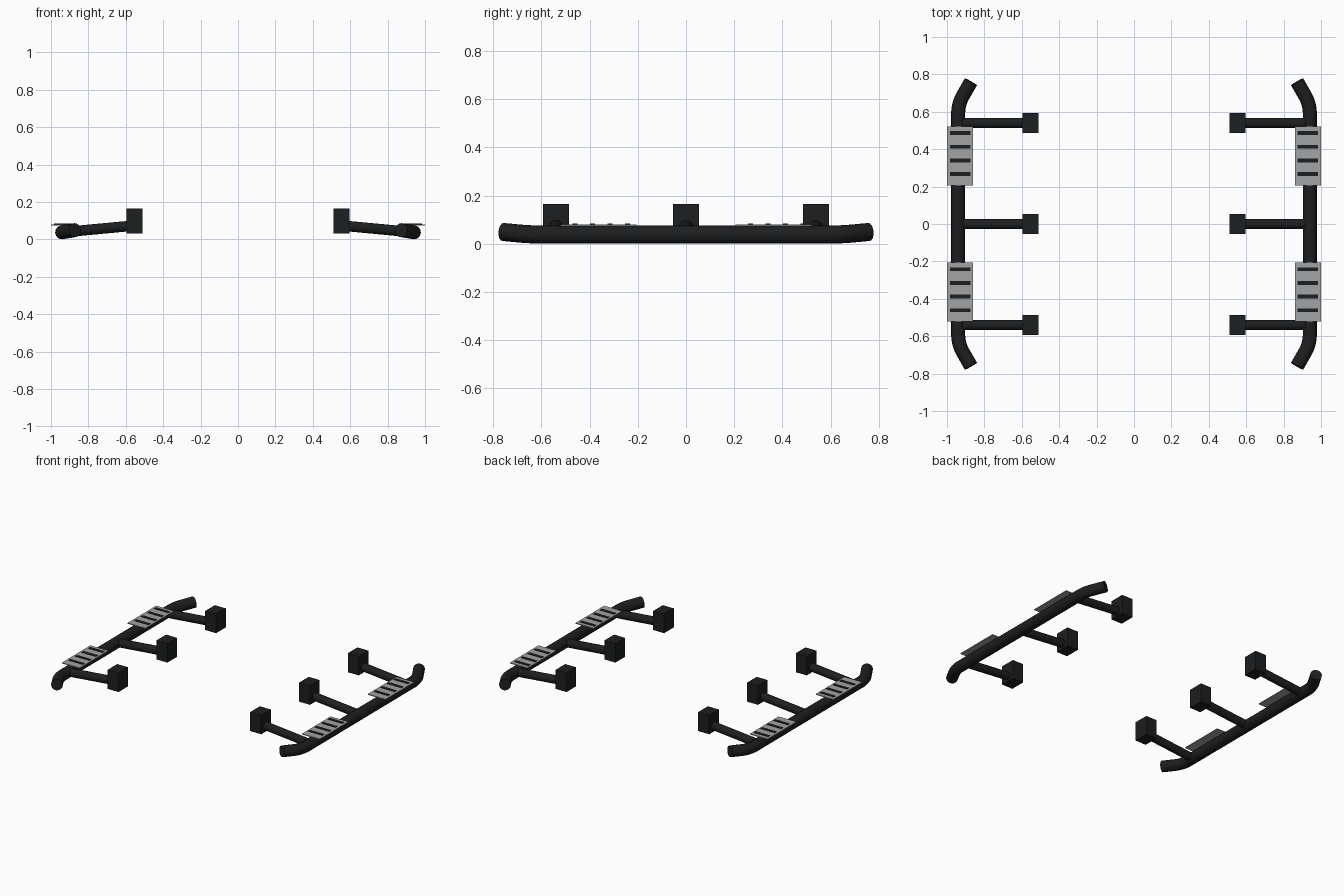
import bpy, math
from mathutils import Vector

if "Cube" in bpy.data.objects:
    bpy.data.objects.remove(bpy.data.objects["Cube"])


def material(name, c):
    m = bpy.data.materials.new(name)
    m.diffuse_color = (*c, 1)
    m.use_nodes = True
    m.node_tree.nodes["Principled BSDF"].inputs["Base Color"].default_value = m.diffuse_color
    return m


BLACK = material("black_coating", (0.012, 0.013, 0.014))
STEEL = material("brushed_steel", (0.36, 0.37, 0.38))


def smooth(obj):
    bpy.ops.object.select_all(action='DESELECT')
    obj.select_set(True)
    bpy.context.view_layer.objects.active = obj
    bpy.ops.object.shade_smooth_by_angle(angle=math.radians(35))


def tube(name, points, radius):
    curve = bpy.data.curves.new(name, 'CURVE')
    curve.dimensions = '3D'
    curve.bevel_depth = radius
    curve.bevel_resolution = 6
    curve.use_fill_caps = True
    spline = curve.splines.new('POLY')
    spline.points.add(len(points) - 1)
    for p, co in zip(spline.points, points):
        p.co = (*co, 1)
    obj = bpy.data.objects.new(name, curve)
    bpy.context.collection.objects.link(obj)
    bpy.ops.object.select_all(action='DESELECT')
    obj.select_set(True)
    bpy.context.view_layer.objects.active = obj
    bpy.ops.object.convert(target='MESH')
    obj = bpy.context.object
    obj.data.materials.clear()
    obj.data.materials.append(BLACK)
    smooth(obj)


def box(name, centre, size, mat):
    bpy.ops.mesh.primitive_cube_add(size=1, location=centre)
    obj = bpy.context.object
    obj.name = name
    obj.scale = size
    bpy.ops.object.transform_apply(location=False, rotation=False, scale=True)
    obj.data.materials.append(mat)


def rail_path(s):
    # Straight rail with a rounded 30 degree inward bend at each end
    a, b, c = Vector((0.94, 0.59, 0.0375)), Vector((0.94, 0.642, 0.0385)), Vector((0.914, 0.687, 0.042))
    end = [a.lerp(b, t).lerp(b.lerp(c, t), t) for t in (i / 8 for i in range(9))]
    end.append(Vector((0.872, 0.76, 0.049)))
    half = [(s * p.x, p.y, p.z) for p in end]
    return [(x, -y, z) for x, y, z in reversed(half)] + half


for side, s in (("left", -1), ("right", 1)):
    tube(f"{side}_step_rail", rail_path(s), 0.0375)

    # Support arms and mounting blocks
    for i, y in enumerate((-0.54, 0, 0.54)):
        tube(f"{side}_support_arm_{i}", [(s * 0.94, y, 0.0375), (s * 0.55, y, 0.074)], 0.028)
        box(f"{side}_mount_block_{i}", (s * 0.553, y, 0.098), (0.085, 0.107, 0.133), BLACK)

    # Step plates with raised grip strips
    for i, y in enumerate((-0.364, 0.364)):
        box(f"{side}_step_plate_{i}", (s * 0.931, y, 0.077), (0.138, 0.316, 0.006), STEEL)
        for k in range(4):
            box(f"{side}_grip_strip_{i}_{k}", (s * 0.929, y - 0.097 + 0.073 * k, 0.0805),
                (0.11, 0.021, 0.006), BLACK)
